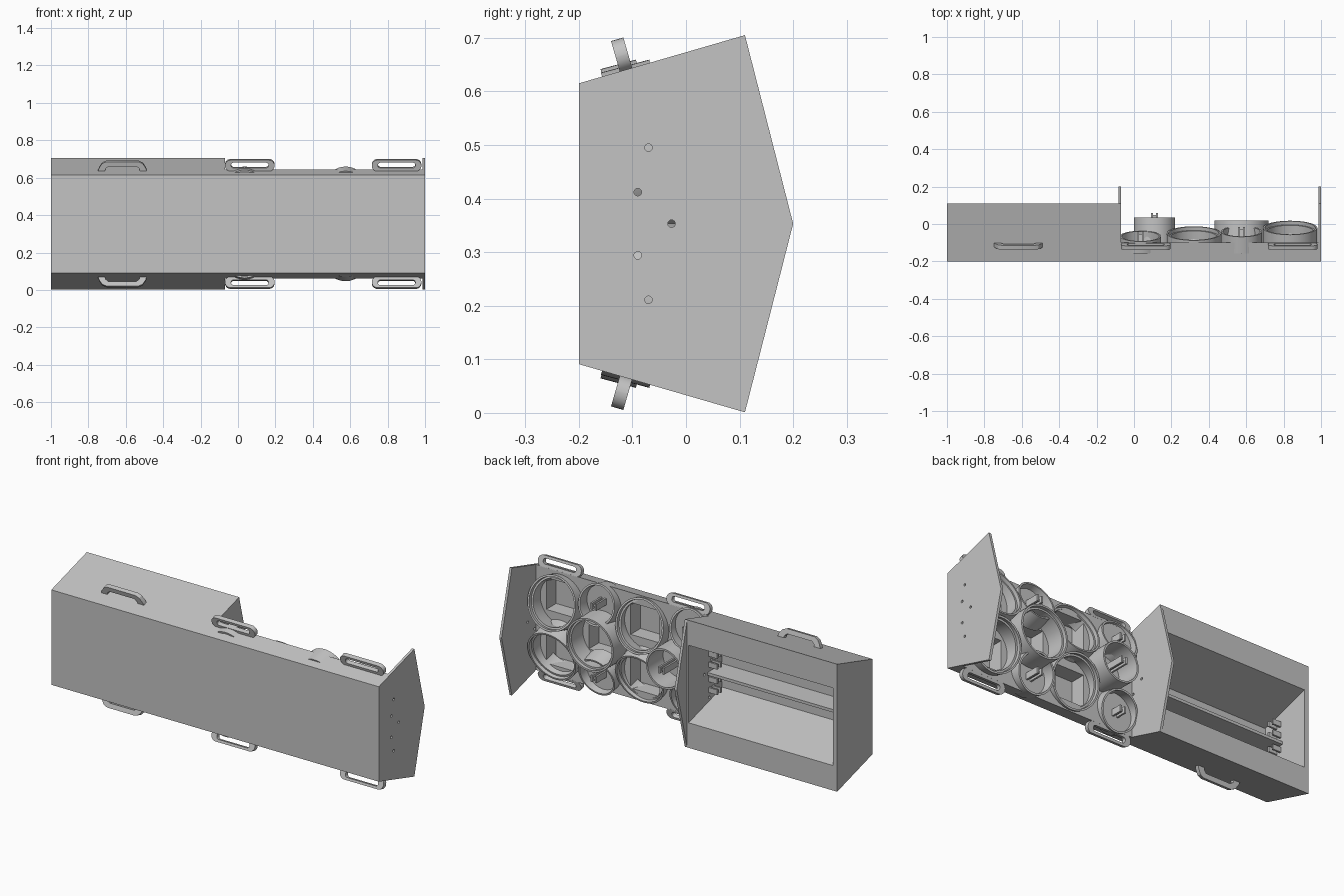
import bpy, bmesh, math
from mathutils import Vector, Matrix

if "Cube" in bpy.data.objects:
    bpy.data.objects.remove(bpy.data.objects["Cube"])

grey = bpy.data.materials.new("plain grey")
grey.use_nodes = True
grey.diffuse_color = (0.55, 0.55, 0.55, 1)
grey.node_tree.nodes["Principled BSDF"].inputs["Base Color"].default_value = (0.55, 0.55, 0.55, 1)

MID = 0.353          # height of the mirror plane
SLOPE = 0.29         # flare of the top and bottom faces
FRONT, PANEL, BACK = -0.2, -0.1, 0.11
HALF_FRONT = 0.262   # half height at the front face


def half(y):
    return HALF_FRONT + SLOPE * (y - FRONT)


def finish(name, bm, matrix=None, smooth=False):
    bmesh.ops.recalc_face_normals(bm, faces=bm.faces)
    mesh = bpy.data.meshes.new(name)
    bm.to_mesh(mesh)
    bm.free()
    mesh.materials.append(grey)
    ob = bpy.data.objects.new(name, mesh)
    bpy.context.collection.objects.link(ob)
    if matrix:
        ob.matrix_world = matrix
    if smooth:
        bpy.ops.object.select_all(action='DESELECT')
        ob.select_set(True)
        bpy.context.view_layer.objects.active = ob
        bpy.ops.object.shade_smooth_by_angle(angle=math.radians(30))
    return ob


def prism(name, profile, x0, x1):
    """Extrude a (y, z) outline along x."""
    bm = bmesh.new()
    face = bm.faces.new([bm.verts.new((x0, y, z)) for y, z in profile])
    new = bmesh.ops.extrude_face_region(bm, geom=[face])["geom"]
    bmesh.ops.translate(bm, vec=(x1 - x0, 0, 0),
                        verts=[v for v in new if isinstance(v, bmesh.types.BMVert)])
    return finish(name, bm)


def box(name, x, y, z):
    return prism(name, [(y[0], z[0]), (y[1], z[0]), (y[1], z[1]), (y[0], z[1])], *x)


def flared(y0, y1, inset=0.0):
    a, b = half(y0) - inset, half(y1) - inset
    return [(y0, MID - a), (y0, MID + a), (y1, MID + b), (y1, MID - b)]


def cut(target, cutter):
    cutter.hide_render = True
    cutter.hide_set(True)
    mod = target.modifiers.new("cut", 'BOOLEAN')
    mod.operation = 'DIFFERENCE'
    mod.solver = 'EXACT'
    mod.object = cutter


def bake(ob):
    """Apply the cuts on an object."""
    bpy.context.view_layer.update()
    dep = bpy.context.evaluated_depsgraph_get()
    mesh = bpy.data.meshes.new_from_object(ob.evaluated_get(dep))
    ob.modifiers.clear()
    ob.data = mesh


# Main bodies: deep cabinet, shallow panel and two pointed end plates
cabinet = prism("cabinet", flared(FRONT, BACK), -1, -0.08)
panel = prism("ring_panel", flared(FRONT, PANEL), -0.08, 0.99)
outline = flared(FRONT, BACK)
outline.insert(3, (0.2, MID))
plates = [prism(n, outline, x, x + 0.014)
          for n, x in (("middle_plate", -0.084), ("end_plate", 0.986))]
cutters = []

# Cabinet opening with flared walls
opening = prism("opening_cutter", flared(-0.183, 0.15, 0.138), -0.975, -0.093)
cut(cabinet, opening)
cutters.append(opening)

# Small screw holes through the plates
hole_bm = bmesh.new()
for y, dz in ((-0.07, 0.142), (-0.09, 0.059), (-0.027, 0), (-0.09, -0.059), (-0.07, -0.142)):
    m = Matrix.Translation((0.5, y, MID + dz)) @ Matrix.Rotation(math.pi / 2, 4, 'Y')
    bmesh.ops.create_cone(hole_bm, cap_ends=True, segments=16, radius1=0.007,
                          radius2=0.007, depth=1.24, matrix=m)
holes = finish("screw_hole_cutter", hole_bm)
cutters.append(holes)
for ob in [cabinet] + plates:
    cut(ob, holes)

# Shelf and cable clips inside the cabinet
box("shelf", (-0.98, -0.09), (-0.186, -0.055), (0.338, 0.354))
for end, x in (("left", (-0.145, -0.09)), ("right", (-0.98, -0.925))):
    for dz in (-0.1, -0.04, 0.04, 0.1):
        for y in (-0.105, -0.075):
            box(end + "_clip", x, (y, y + 0.01), (MID + dz - 0.014, MID + dz + 0.014))

# Rings: name, x, height from middle, rim depth, radius
LARGE, SMALL = 0.145, 0.11
rings = [("end_ring", 0.835, 0.148, -0.02, LARGE),
         ("centre_ring", 0.575, 0, 0.02, LARGE),
         ("outer_small_ring", 0.575, 0.2, -0.04, SMALL),
         ("inner_ring", 0.32, 0.148, -0.05, LARGE),
         ("middle_small_ring", 0.11, 0, 0.035, SMALL),
         ("side_small_ring", 0.035, 0.2, -0.065, SMALL)]


def ring(name, x, dz, rim, r):
    tilt = math.radians(15) * ((dz > 0) - (dz < 0))
    axis = Vector((0, math.cos(tilt), math.sin(tilt)))
    depth = rim - PANEL + r * abs(math.sin(tilt)) + 0.005
    lip = 0.01 if r == LARGE else 0.0
    profile = [(r, 0), (r, -depth), (r - 0.01 - lip, -depth)]
    if lip:
        profile += [(r - 0.01 - lip, -0.02), (r - 0.01, -0.02)]
    profile.append((r - 0.01, 0))
    bm = bmesh.new()
    vs = [bm.verts.new((a, 0, b)) for a, b in profile]
    es = [bm.edges.new((vs[i - 1], vs[i])) for i in range(len(vs))]
    bmesh.ops.spin(bm, geom=vs + es, cent=(0, 0, 0), axis=(0, 0, 1),
                   angle=2 * math.pi, steps=56, use_merge=True)
    bmesh.ops.remove_doubles(bm, verts=bm.verts, dist=0.0005)
    place = Matrix.Translation((x, rim, MID + dz)) @ axis.to_track_quat('Z', 'Y').to_matrix().to_4x4()
    finish(name, bm, place, True)
    z = MID + dz
    if r == LARGE:
        # Square pocket in the panel
        c = box("pocket_cutter", (x - 0.088, x + 0.088), (-0.186, -0.08), (z - 0.088, z + 0.088))
        cut(panel, c)
        cutters.append(c)
    else:
        # Forked peg
        for s in (-1, 1):
            xc = x + s * 0.013
            box("peg_prong", (xc - 0.005, xc + 0.005), (PANEL - 0.01, rim + 0.025),
                (z - 0.018, z + 0.018))
        box("peg_web", (x - 0.01, x + 0.01), (PANEL - 0.01, rim + 0.012), (z - 0.006, z + 0.006))


for name, x, dz, rim, r in rings:
    for s in ((1, -1) if dz else (1,)):
        ring(name, x, s * dz, rim, r)

for ob in [cabinet, panel] + plates:
    bake(ob)
for c in cutters:
    bpy.data.objects.remove(c)


# Handles
def rounded(w, h, r, cy):
    pts = []
    for k, (sx, sy) in enumerate(((1, 1), (-1, 1), (-1, -1), (1, -1))):
        for i in range(7):
            a = math.pi / 2 * (k + i / 6)
            pts.append((sx * (w / 2 - r) + r * math.cos(a), cy + sy * (h / 2 - r) + r * math.sin(a)))
    return pts


def handle(name, x, loops, up, y=-0.112):
    curve = bpy.data.curves.new(name, 'CURVE')
    curve.dimensions = '2D'
    curve.fill_mode = 'BOTH'
    curve.extrude = 0.012
    for pts in loops:
        sp = curve.splines.new('POLY')
        sp.points.add(len(pts) - 1)
        for p, (u, v) in zip(sp.points, pts):
            p.co = (u, v, 0, 1)
        sp.use_cyclic_u = True
    temp = bpy.data.objects.new(name, curve)
    bpy.context.collection.objects.link(temp)
    bpy.context.view_layer.update()
    dep = bpy.context.evaluated_depsgraph_get()
    bm = bmesh.new()
    bm.from_mesh(temp.evaluated_get(dep).to_mesh())
    bpy.data.objects.remove(temp)
    bmesh.ops.remove_doubles(bm, verts=bm.verts, dist=0.0001)
    v = Vector((0, -SLOPE, up)).normalized()
    u = Vector((1, 0, 0))
    m = Matrix((u, v, u.cross(v))).transposed().to_4x4()
    m.translation = (x, y, MID + up * half(y))
    finish(name, bm, m, True)


loop = [rounded(0.265, 0.062, 0.03, 0.028), rounded(0.2, 0.03, 0.014, 0.03)]
arch = [[(-0.132, -0.01), (-0.125, 0.015), (-0.108, 0.04), (-0.085, 0.05),
         (0.085, 0.05), (0.108, 0.04), (0.125, 0.015), (0.132, -0.01),
         (0.095, -0.01), (0.09, 0.012), (0.075, 0.024), (-0.075, 0.024),
         (-0.09, 0.012), (-0.095, -0.01)]]
for side, up in (("top", 1), ("bottom", -1)):
    handle(side + "_cabinet_handle", -0.618, arch, up)
    handle(side + "_inner_handle", 0.063, loop, up)
    handle(side + "_end_handle", 0.848, loop, up)
